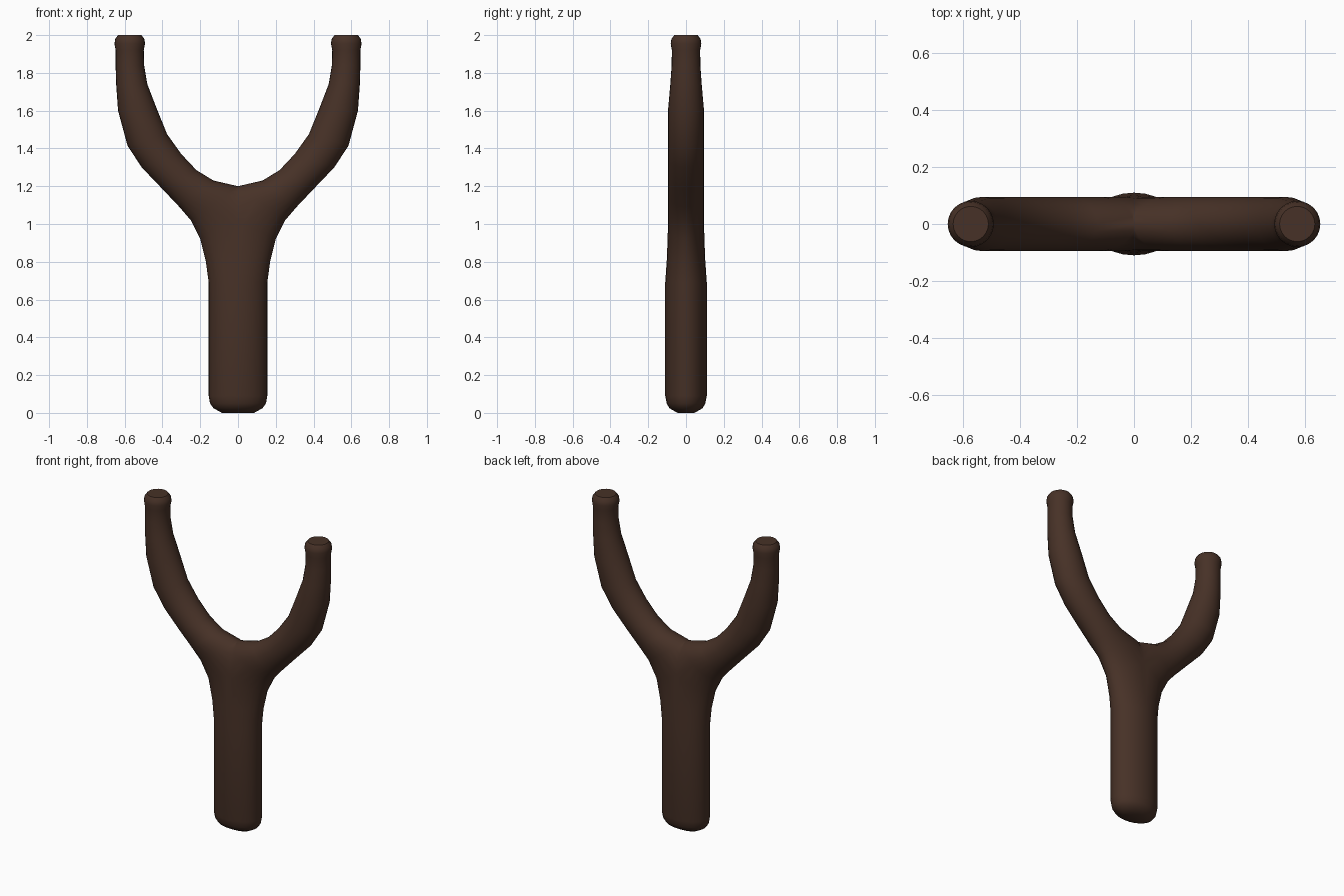
import bpy, bmesh, math

if "Cube" in bpy.data.objects:
    bpy.data.objects.remove(bpy.data.objects["Cube"])

# Single dark wood colour
wood = bpy.data.materials.new("dark brown wood")
wood.diffuse_color = (0.063, 0.031, 0.020, 1)
wood.use_nodes = True
wood.node_tree.nodes["Principled BSDF"].inputs["Base Color"].default_value = wood.diffuse_color

# Sections from handle base to right fork tip:
# outer edge x, z / inner edge x, z / half depth in y
SECTIONS = [
    (0.085, 0.00, -0.085, 0.00, 0.045),
    (0.130, 0.025, -0.130, 0.025, 0.088),
    (0.148, 0.05, -0.148, 0.05, 0.102),
    (0.155, 0.09, -0.155, 0.09, 0.110),
    (0.155, 0.69, -0.155, 0.69, 0.110),
    (0.170, 0.80, -0.155, 0.84, 0.101),
    (0.200, 0.92, -0.145, 1.08, 0.095),
    (0.250, 1.02, 0.000, 1.20, 0.095),
    (0.310, 1.09, 0.130, 1.23, 0.095),
    (0.400, 1.185, 0.220, 1.285, 0.095),
    (0.510, 1.30, 0.300, 1.37, 0.095),
    (0.585, 1.415, 0.375, 1.475, 0.095),
    (0.635, 1.60, 0.430, 1.61, 0.095),
    (0.645, 1.74, 0.480, 1.74, 0.083),
    (0.648, 1.84, 0.497, 1.84, 0.076),
    (0.648, 1.92, 0.499, 1.92, 0.075),
    (0.654, 1.955, 0.492, 1.955, 0.081),
    (0.650, 1.98, 0.496, 1.98, 0.077),
    (0.635, 2.00, 0.511, 2.00, 0.062),
]
SIDES = 24

# Loft the elliptical sections into one branch
bm = bmesh.new()
rings = []
for ox, oz, ix, iz, depth in SECTIONS:
    ring = []
    for k in range(SIDES):
        a = 2 * math.pi * k / SIDES
        t = (1 + math.cos(a)) / 2
        ring.append(bm.verts.new((ix + (ox - ix) * t, depth * math.sin(a), iz + (oz - iz) * t)))
    rings.append(ring)
for low, high in zip(rings, rings[1:]):
    for k in range(SIDES):
        n = (k + 1) % SIDES
        bm.faces.new((low[k], low[n], high[n], high[k]))
bm.faces.new(rings[0][::-1])
bm.faces.new(rings[-1])
bmesh.ops.recalc_face_normals(bm, faces=bm.faces)

# Keep the right half; the mirror makes the other fork
bmesh.ops.bisect_plane(bm, geom=bm.verts[:] + bm.edges[:] + bm.faces[:], dist=0.0005,
                       plane_co=(0, 0, 0), plane_no=(1, 0, 0), clear_inner=True)
mesh = bpy.data.meshes.new("slingshot_frame")
bm.to_mesh(mesh)
bm.free()
mesh.materials.append(wood)
frame = bpy.data.objects.new("slingshot_frame", mesh)
bpy.context.collection.objects.link(frame)
mirror = frame.modifiers.new("mirror_fork", 'MIRROR')
mirror.use_clip = True
mirror.merge_threshold = 0.001

# Smooth wood
bpy.context.view_layer.objects.active = frame
frame.select_set(True)
bpy.ops.object.shade_smooth_by_angle(angle=math.radians(50))
